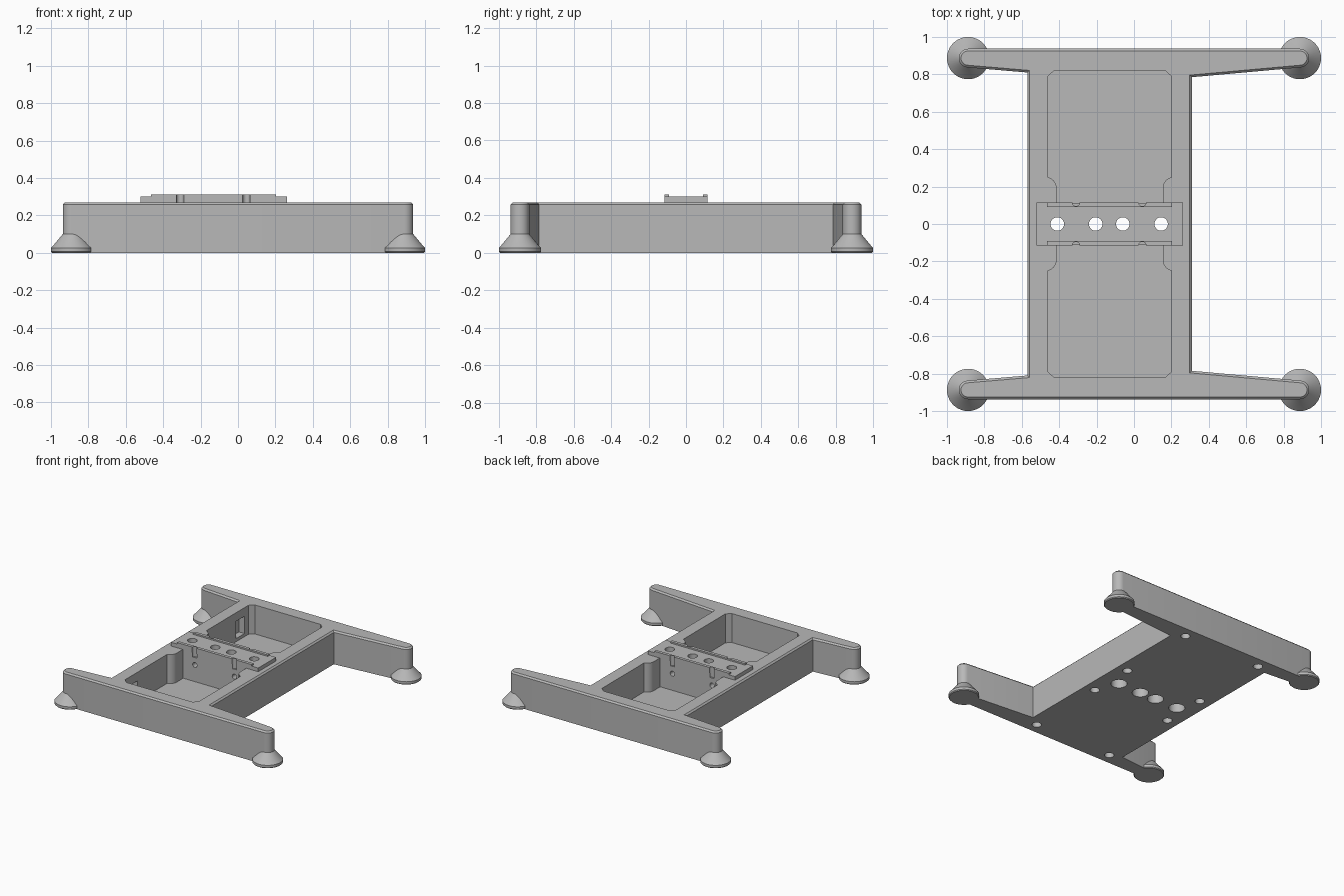
import bpy, bmesh, math
from mathutils import Matrix

old = bpy.data.objects.get("Cube")
if old:
    bpy.data.objects.remove(old, do_unlink=True)

grey = bpy.data.materials.new("plain_grey")
grey.use_nodes = True
grey.diffuse_color = (0.48, 0.48, 0.48, 1)
grey.node_tree.nodes["Principled BSDF"].inputs["Base Color"].default_value = grey.diffuse_color

HEIGHT = 0.27
FOOT = 0.887
BORES = (-0.41, -0.205, -0.06, 0.145)
TIES = (-0.31, 0.045)


def finish(bm, name):
    bmesh.ops.recalc_face_normals(bm, faces=bm.faces)
    mesh = bpy.data.meshes.new(name)
    bm.to_mesh(mesh)
    bm.free()
    mesh.materials.append(grey)
    obj = bpy.data.objects.new(name, mesh)
    bpy.context.collection.objects.link(obj)
    return obj


def prism(name, outline, z0, z1, bevel=0):
    bm = bmesh.new()
    base = bm.faces.new([bm.verts.new((x, y, z0)) for x, y in outline])
    res = bmesh.ops.extrude_face_region(bm, geom=[base])
    top = [v for v in res["geom"] if isinstance(v, bmesh.types.BMVert)]
    bmesh.ops.translate(bm, verts=top, vec=(0, 0, z1 - z0))
    if bevel:
        rim = [e for e in bm.edges if all(v in top for v in e.verts)]
        bmesh.ops.bevel(bm, geom=rim, offset=bevel, segments=1, affect='EDGES')
    return finish(bm, name)


def box(name, x0, x1, y0, y1, z0, z1):
    return prism(name, [(x0, y0), (x1, y0), (x1, y1), (x0, y1)], z0, z1)


def arc(cx, cy, r, a0, a1, n):
    angles = [math.radians(a0 + (a1 - a0) * i / n) for i in range(n + 1)]
    return [(cx + r * math.cos(a), cy + r * math.sin(a)) for a in angles]


def lathe(name, profile, x, y, steps=32):
    bm = bmesh.new()
    rings = []
    for r, z in profile:
        rings.append([bm.verts.new((px, py, z))
                      for px, py in arc(x, y, r, 0, 360, steps)[:-1]])
    for a, b in zip(rings, rings[1:]):
        for i in range(steps):
            j = (i + 1) % steps
            bm.faces.new((a[i], a[j], b[j], b[i]))
    bm.faces.new(rings[0])
    bm.faces.new(rings[-1])
    return finish(bm, name)


def cut(targets, cutter):
    cutter.hide_render = True
    for obj in targets:
        mod = obj.modifiers.new("cut", 'BOOLEAN')
        mod.operation = 'DIFFERENCE'
        mod.solver = 'EXACT'
        mod.object = cutter
        bpy.context.view_layer.objects.active = obj
        bpy.ops.object.modifier_apply(modifier=mod.name)
    bpy.data.objects.remove(cutter, do_unlink=True)


# Frame: central box with four tapering arms
half = [(0.31, 0.785)] + arc(FOOT, FOOT, 0.05, -85, 90, 12)
half += arc(-FOOT, FOOT, 0.05, 90, 265, 12) + [(-0.57, 0.81)]
outline = half + [(x, -y) for x, y in reversed(half)]
frame = prism("frame", outline, 0, HEIGHT, 0.012)

# Mounting plate across the middle, with two raised rails
plate = box("mounting_plate", -0.52, 0.262, -0.115, 0.115, HEIGHT - 0.002, 0.3)
rails = [box(side + "_rail", -0.465, 0.203, min(s * 0.09, s * 0.115),
             max(s * 0.09, s * 0.115), 0.298, 0.312)
         for side, s in (("back", 1), ("front", -1))]

# Pockets with cut corners, necked next to the bridge
MID = -0.13
side = [(0.155, 0.11)] + arc(0.215, 0.19, 0.062, 170, 104, 6)
side += [(0.2, 0.79), (0.165, 0.822)]
pocket = side + [(2 * MID - x, y) for x, y in reversed(side)]
for s in (1, -1):
    cut([frame], prism("pocket_cutter", [(x, s * y) for x, y in pocket], 0.035, 0.4))
    # Recess in the pocket side wall
    y0, y1 = sorted((s * 0.63, s * 0.74))
    cut([frame], box("recess_cutter", -0.51, -0.44, y0, y1, 0.06, 0.2))
    # Blind screw holes underneath
    for x in (-0.475, 0.22):
        for y in (0.185, 0.85):
            cut([frame], lathe("screw_cutter", [(0.035, -0.1), (0.035, 0.12)], x, s * y, 20))
    # Vertical tie grooves in rails, plate and bridge
    for x in TIES:
        cut([frame, plate] + rails,
            lathe("groove_cutter", [(0.02, 0.23), (0.02, 0.4)], x, s * 0.115, 16))

# Stepped bolt bores through plate and bridge
for x in BORES:
    cut([frame, plate], lathe("bore_cutter", [(0.06, -0.1), (0.06, 0.19),
                                              (0.036, 0.19), (0.036, 0.4)], x, 0))

# Horizontal tie holes through the bridge
for x in TIES:
    hole = lathe("tie_cutter", [(0.02, -0.15), (0.02, 0.15)], 0, 0, 16)
    hole.data.transform(Matrix.Translation((x, 0, 0.17)) @ Matrix.Rotation(math.pi / 2, 4, 'X'))
    cut([frame], hole)

# Flared feet under the arm ends
feet = [lathe(fb + "_" + lr + "_foot",
              [(0.107, 0), (0.113, 0.006), (0.113, 0.026), (0.106, 0.033), (0.05, 0.1)],
              sx * FOOT, sy * FOOT, 40)
        for fb, sy in (("front", -1), ("back", 1))
        for lr, sx in (("left", 1), ("right", -1))]

# Smooth the round surfaces, keep edges crisp
bpy.ops.object.select_all(action='DESELECT')
for obj in [frame, plate] + rails + feet:
    obj.select_set(True)
bpy.context.view_layer.objects.active = frame
bpy.ops.object.shade_smooth_by_angle(angle=math.radians(25))
